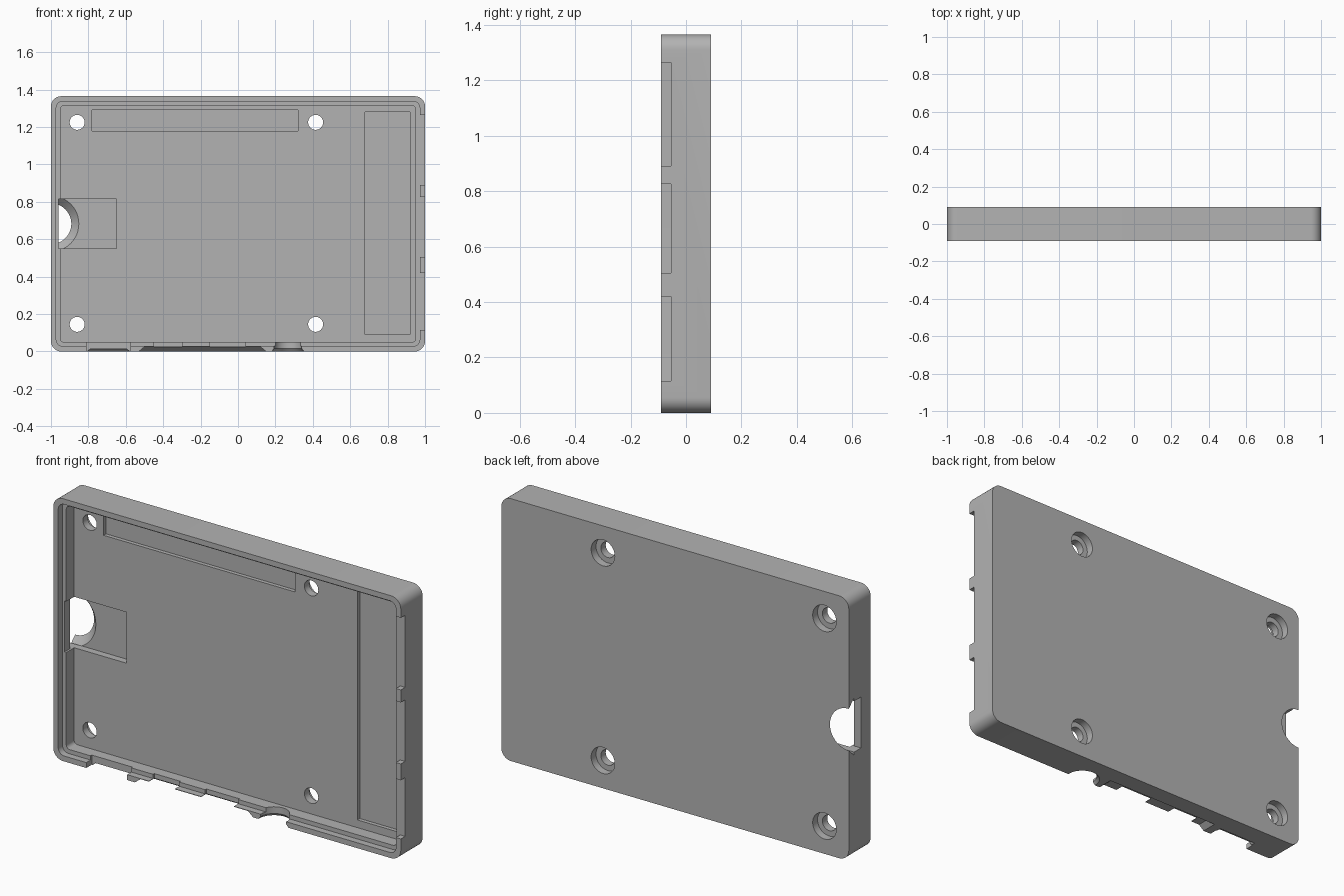
import bpy
import bmesh
from math import cos, sin, pi

cube = bpy.data.objects.get("Cube")
if cube:
    bpy.data.objects.remove(cube, do_unlink=True)

grey = bpy.data.materials.new("plain_grey")
grey.use_nodes = True
COLOUR = (0.45, 0.45, 0.45, 1)
grey.diffuse_color = COLOUR
grey.node_tree.nodes["Principled BSDF"].inputs["Base Color"].default_value = COLOUR

W, H, D = 1.0, 1.365, 0.09     # half width, height, half depth
LEDGE, FLOOR = -0.055, 0.01    # y of the rim ledge and of the tray floor
OUT = 0.2                      # overshoot for cutters


def loft(name, first, second):
    """Solid between two matching loops of points."""
    bm = bmesh.new()
    a = [bm.verts.new(p) for p in first]
    b = [bm.verts.new(p) for p in second]
    bm.faces.new(a)
    bm.faces.new(b[::-1])
    for i in range(len(a)):
        j = (i + 1) % len(a)
        bm.faces.new((a[j], a[i], b[i], b[j]))
    bmesh.ops.recalc_face_normals(bm, faces=bm.faces)
    mesh = bpy.data.meshes.new(name)
    bm.to_mesh(mesh)
    bm.free()
    obj = bpy.data.objects.new(name, mesh)
    bpy.context.collection.objects.link(obj)
    mesh.materials.append(grey)
    return obj


def slab(name, inset, radius, y0, y1):
    """Rounded rectangle, inset from the outer outline, extruded along y."""
    pts = []
    corners = ((W, H, 0), (-W, H, 1), (-W, 0, 2), (W, 0, 3))
    for x, z, quarter in corners:
        cx = x - (inset + radius) * (1 if x > 0 else -1)
        cz = z - (inset + radius) * (1 if z > 0 else -1)
        for k in range(9):
            a = (quarter + k / 8) * pi / 2
            pts.append((cx + radius * cos(a), cz + radius * sin(a)))
    return loft(name, [(x, y0, z) for x, z in pts], [(x, y1, z) for x, z in pts])


def box(x0, x1, y0, y1, z0, z1):
    ring = ((x0, z0), (x1, z0), (x1, z1), (x0, z1))
    return loft("cutter", [(x, y0, z) for x, z in ring], [(x, y1, z) for x, z in ring])


def cone_y(x, z, r0, r1, y0, y1):
    ring = [(cos(k * pi / 24), sin(k * pi / 24)) for k in range(48)]
    return loft("cutter", [(x + r0 * c, y0, z + r0 * s) for c, s in ring],
                [(x + r1 * c, y1, z + r1 * s) for c, s in ring])


def cone_z(x, y, r0, r1, z0, z1):
    ring = [(cos(k * pi / 24), sin(k * pi / 24)) for k in range(48)]
    return loft("cutter", [(x + r0 * c, y + r0 * s, z0) for c, s in ring],
                [(x + r1 * c, y + r1 * s, z1) for c, s in ring])


def plug_relief(x0, x1, height, slope):
    """Recess in the bottom outside wall with sloping ends and back."""
    def ring(z, grow):
        a, b, y = x0 - grow, x1 + grow, LEDGE + 0.02 + grow
        return [(a, -OUT, z), (b, -OUT, z), (b, y, z), (a, y, z)]
    return loft("cutter", ring(-height, 2 * slope), ring(height, 0))


tray = slab("case_tray", 0, 0.055, -D, D)

# Cavity and stepped rim
cutters = [
    slab("cutter", 0.05, 0.02, -OUT, FLOOR),
    slab("cutter", 0.028, 0.035, -OUT, LEDGE),
]

# Shallow pockets in the floor
cutters.append(box(-0.78, 0.32, -0.02, FLOOR + 0.02, 1.18, 1.29))
cutters.append(box(0.68, 0.92, -0.02, FLOOR + 0.02, 0.09, 1.28))

# Card pocket, side slot and finger scoop
cutters.append(box(-0.96, -0.65, -OUT, 0.047, 0.55, 0.815))
cutters.append(box(-W - OUT, -0.9, -0.01, 0.047, 0.55, 0.815))
cutters.append(cone_y(-W, 0.683, 0.15, 0.107, 0.046, D + 0.002))

# Screw holes with counterbores at the back
for x in (-0.86, 0.415):
    for z in (0.145, 1.225):
        cutters.append(cone_y(x, z, 0.04, 0.04, -0.03, OUT))
        cutters.append(cone_y(x, z, 0.068, 0.068, 0.05, OUT))

# Port notches in the right-hand wall
for z0, z1 in ((0.115, 0.42), (0.505, 0.825), (0.89, 1.265)):
    cutters.append(box(0.93, W + OUT, -OUT, LEDGE, z0, z1))

# Port notches in the bottom wall
for x0, x1 in ((-0.81, -0.575), (-0.45, -0.30), (-0.15, 0.04)):
    cutters.append(box(x0, x1, -OUT, -0.045, -OUT, 0.07))
cutters.append(cone_z(0.267, -0.085, 0.074, 0.074, -OUT, 0.07))

# Plug reliefs under the bottom wall
cutters.append(plug_relief(-0.5, 0.12, 0.025, 0.03))
cutters.append(plug_relief(-0.79, -0.595, 0.014, 0.015))
cutters.append(cone_z(0.267, -0.085, 0.1, 0.074, -0.015, 0.015))

# Carve the tray
for cutter in cutters:
    cutter.hide_render = True
    mod = tray.modifiers.new("cut", "BOOLEAN")
    mod.operation = "DIFFERENCE"
    mod.solver = "EXACT"
    mod.object = cutter
bpy.context.view_layer.update()
graph = bpy.context.evaluated_depsgraph_get()
carved = bpy.data.meshes.new_from_object(tray.evaluated_get(graph))
tray.modifiers.clear()
tray.data = carved
carved.materials.clear()
carved.materials.append(grey)
for poly in carved.polygons:
    poly.material_index = 0
for cutter in cutters:
    bpy.data.objects.remove(cutter, do_unlink=True)

bpy.ops.object.select_all(action="DESELECT")
tray.select_set(True)
bpy.context.view_layer.objects.active = tray
bpy.ops.object.shade_smooth_by_angle(angle=pi / 6)
